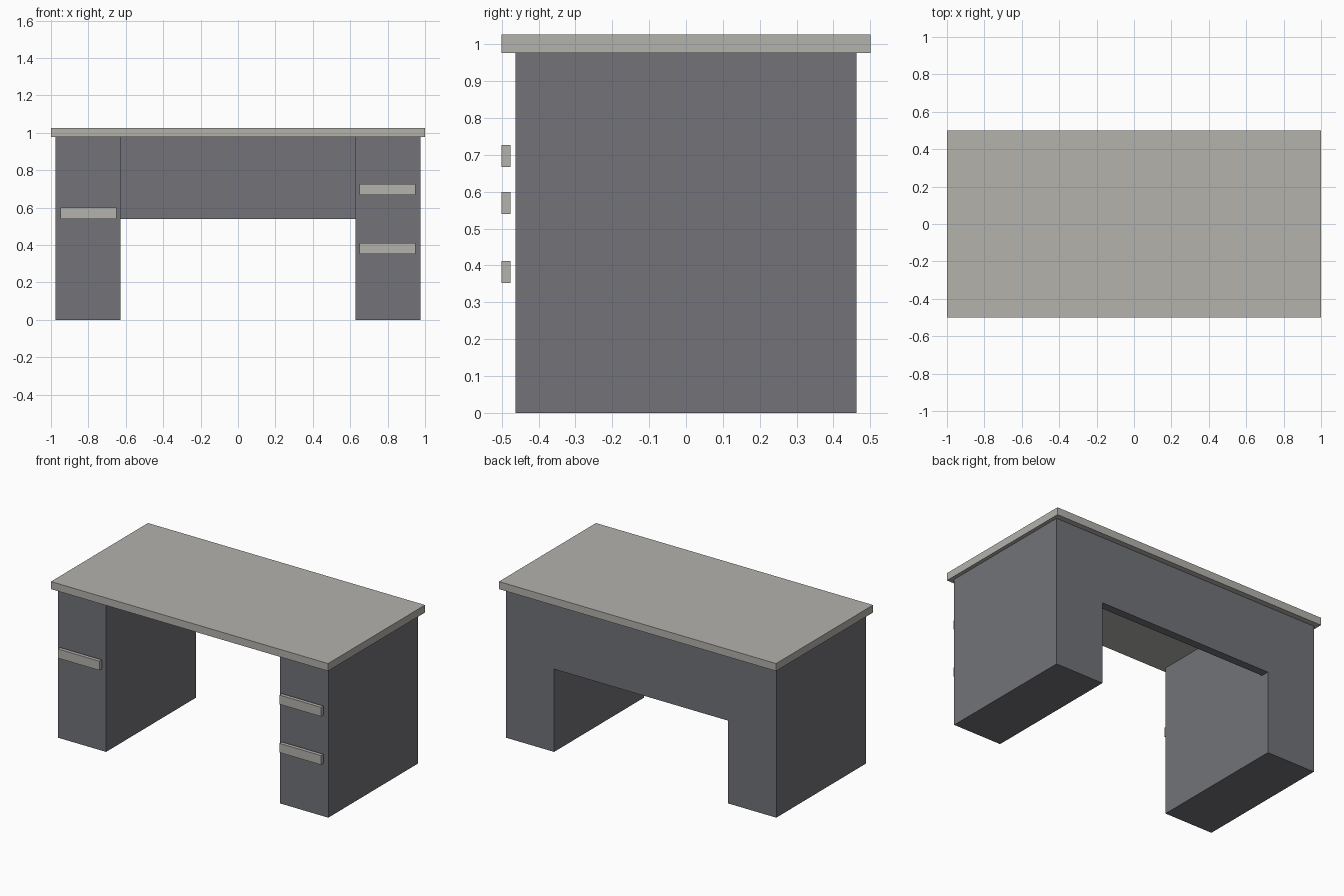
import bpy, bmesh
from mathutils import Vector

default = bpy.data.objects.get("Cube")
if default:
    bpy.data.objects.remove(default)


def material(name, rgb):
    mat = bpy.data.materials.new(name)
    mat.use_nodes = True
    color = (*rgb, 1)
    mat.diffuse_color = color
    mat.node_tree.nodes["Principled BSDF"].inputs["Base Color"].default_value = color
    return mat


light_grey = material("light warm grey", (0.455, 0.445, 0.415))
dark_grey = material("dark grey", (0.168, 0.171, 0.190))


def finish(name, bm, mat):
    bmesh.ops.recalc_face_normals(bm, faces=bm.faces[:])
    mesh = bpy.data.meshes.new(name)
    bm.to_mesh(mesh)
    bm.free()
    mesh.materials.append(mat)
    obj = bpy.data.objects.new(name, mesh)
    bpy.context.collection.objects.link(obj)
    return obj


def box(name, low, high, mat):
    low, high = Vector(low), Vector(high)
    bm = bmesh.new()
    bmesh.ops.create_cube(bm, size=1)
    bmesh.ops.scale(bm, vec=high - low, verts=bm.verts[:])
    bmesh.ops.translate(bm, vec=(low + high) / 2, verts=bm.verts[:])
    return finish(name, bm, mat)


def extrude_down(bm, faces, depth):
    # Extrude a set of faces straight down and return the new bottom faces
    geom = bmesh.ops.extrude_face_region(bm, geom=faces)["geom"]
    verts = [g for g in geom if isinstance(g, bmesh.types.BMVert)]
    bmesh.ops.translate(bm, vec=(0, 0, -depth), verts=verts)
    return [g for g in geom if isinstance(g, bmesh.types.BMFace)]


OUTER, INNER, DEPTH = 0.976, 0.628, 0.463
PANEL_FRONT = 0.41
TOP_Z, KNEE_Z = 0.977, 0.54

# Desk body: two pedestals joined by a back panel that stops above the knee space
bm = bmesh.new()
inner_edges = []
plan = []
for s in (-1, 1):
    pts = [(s * OUTER, -DEPTH), (s * INNER, -DEPTH), (s * INNER, PANEL_FRONT),
           (s * INNER, DEPTH), (s * OUTER, DEPTH)]
    verts = [bm.verts.new((x, y, TOP_Z)) for x, y in pts]
    plan.append(bm.faces.new(verts if s < 0 else verts[::-1]))
    inner_edges.append(verts[2:4])
(a, b), (c, d) = inner_edges
plan.append(bm.faces.new((a, c, d, b)))

upper_bottom = extrude_down(bm, plan, TOP_Z - KNEE_Z)
legs = [f for f in upper_bottom if abs(f.calc_center_median().x) > INNER]
extrude_down(bm, legs, KNEE_Z)
# The extrusion keeps the plan faces as the closed upper side unless removed
if not any(f.calc_center_median().z > TOP_Z - 0.001 for f in bm.faces):
    edges = [e for e in bm.edges if e.is_boundary]
    bmesh.ops.holes_fill(bm, edges=edges)
bmesh.ops.dissolve_limit(bm, angle_limit=0.01, verts=bm.verts[:], edges=bm.edges[:])
finish("desk_body", bm, dark_grey)

# Desktop slab
box("desktop", (-1, -0.5, TOP_Z), (1, 0.5, 1.026), light_grey)

# Drawer and door handles
for name, side, z in (("right_handle", -1, 0.57),
                      ("left_upper_handle", 1, 0.697),
                      ("left_lower_handle", 1, 0.382)):
    x = side * 0.8
    box(name, (x - 0.15, -0.5, z - 0.03), (x + 0.15, -0.476, z + 0.03), light_grey)
